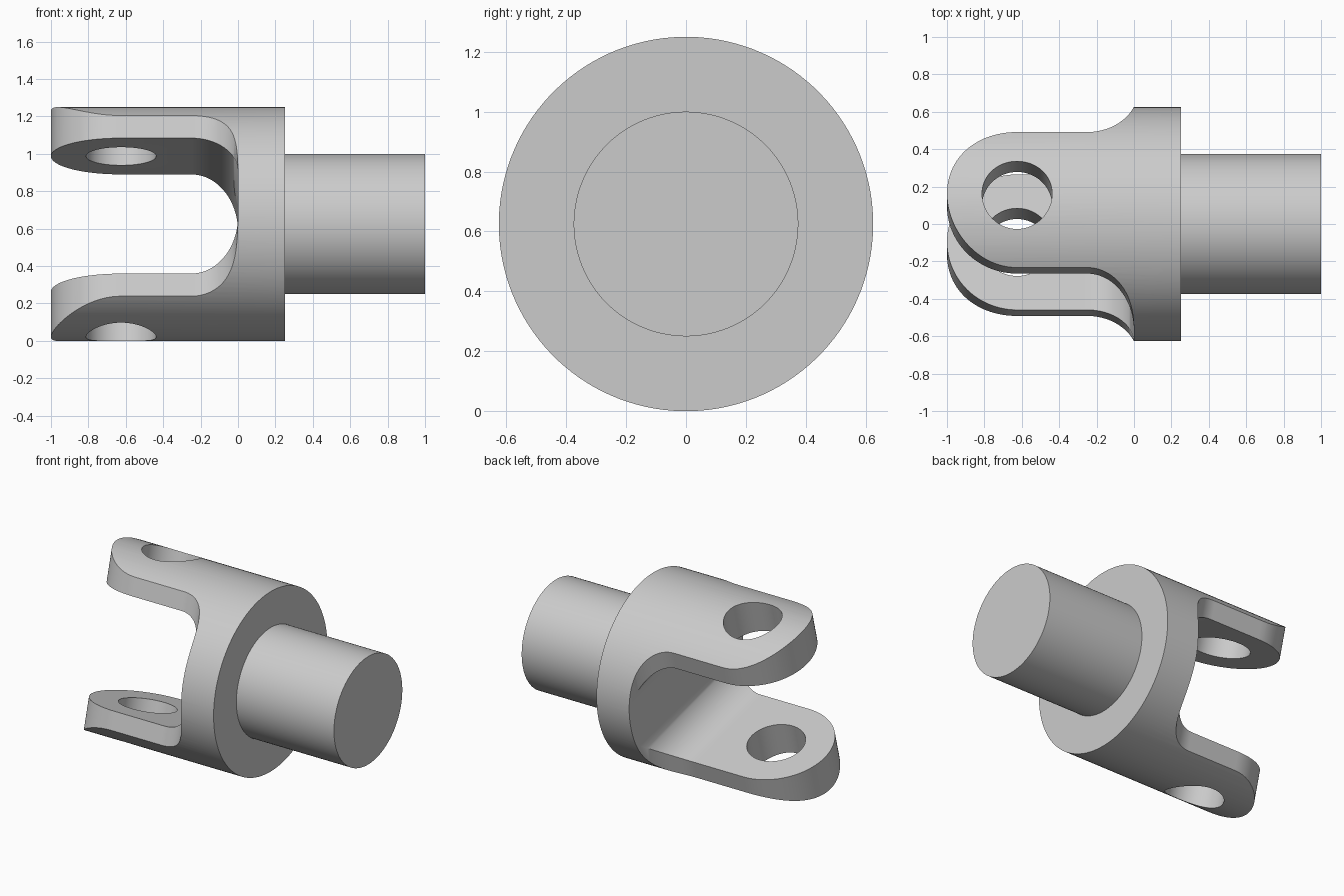
import bpy
import bmesh
from math import cos, sin, radians, pi
from mathutils import Matrix

R = 0.625        # body radius
W = 0.375        # prong half width, slot half height and shaft radius
FILLET = 0.25
TILT = radians(-15)

if "Cube" in bpy.data.objects:
    bpy.data.objects.remove(bpy.data.objects["Cube"])

steel = bpy.data.materials.new("plain grey")
steel.use_nodes = True
grey = (0.6, 0.6, 0.6, 1)
steel.diffuse_color = grey
steel.node_tree.nodes["Principled BSDF"].inputs["Base Color"].default_value = grey


def arc(cx, cy, r, start, end, steps=24):
    angles = [radians(start + (end - start) * i / steps) for i in range(steps + 1)]
    return [(cx + r * cos(a), cy + r * sin(a)) for a in angles]


def finish(name, bm):
    bmesh.ops.recalc_face_normals(bm, faces=bm.faces)
    mesh = bpy.data.meshes.new(name)
    bm.to_mesh(mesh)
    bm.free()
    mesh.materials.append(steel)
    obj = bpy.data.objects.new(name, mesh)
    bpy.context.collection.objects.link(obj)
    return obj


def lathe(name, profile, steps=128):
    """Revolve (x, radius) points around the x axis."""
    bm = bmesh.new()
    verts = [bm.verts.new((x, 0, r)) for x, r in profile]
    edges = [bm.edges.new(pair) for pair in zip(verts, verts[1:])]
    bmesh.ops.spin(bm, geom=verts + edges, cent=(0, 0, 0), axis=(1, 0, 0),
                   angle=2 * pi, steps=steps)
    bmesh.ops.remove_doubles(bm, verts=bm.verts, dist=0.0001)
    return finish(name, bm)


def prism(name, outline, turn=0):
    """Extrude an outline through the body, turned around the x axis."""
    bm = bmesh.new()
    face = bm.faces.new([bm.verts.new((x, y, -1)) for x, y in outline])
    new = bmesh.ops.extrude_face_region(bm, geom=[face])["geom"]
    tops = [g for g in new if isinstance(g, bmesh.types.BMVert)]
    bmesh.ops.translate(bm, verts=tops, vec=(0, 0, 2))
    bmesh.ops.rotate(bm, verts=bm.verts, cent=(0, 0, 0),
                     matrix=Matrix.Rotation(turn, 3, 'X'))
    return finish(name, bm)


def mirrored(half):
    return half + [(x, -y) for x, y in reversed(half)]


# Body and shaft turned as one piece
yoke = lathe("clevis_yoke", [(-1.1, 0), (-1.1, R), (0.25, R), (0.25, W), (1, W), (1, 0)])

# Prong outline: rounded end, straight sides, flare out to the collar
nose = arc(-R, 0, W, 180, 90)[1:]
flare = arc(-FILLET, W + FILLET, FILLET, -90, 0)
outline = prism("prong_outline",
                [(-1, 0)] + mirrored(nose + flare + [(0, 0.8), (1.2, 0.8)]))

# Slot between the prongs, with rounded inner corners
slot = prism("slot_cutter",
             mirrored([(-1.2, W)] + arc(-FILLET, W - FILLET, FILLET, 90, 0)), pi / 2)

# Pin hole through both prongs
hole = prism("pin_hole_cutter", arc(-R, 0, 0.1875, 0, 360, 64)[:-1])

for cutter, mode in ((outline, 'INTERSECT'), (slot, 'DIFFERENCE'), (hole, 'DIFFERENCE')):
    cutter.hide_render = True
    mod = yoke.modifiers.new(cutter.name, 'BOOLEAN')
    mod.operation = mode
    mod.solver = 'EXACT'
    mod.object = cutter

# Bake the cuts and drop the cutters
bpy.context.view_layer.update()
graph = bpy.context.evaluated_depsgraph_get()
result = bpy.data.meshes.new_from_object(yoke.evaluated_get(graph))
yoke.modifiers.clear()
yoke.data = result
for cutter in (outline, slot, hole):
    bpy.data.objects.remove(cutter)

# Tilt the fork around its shaft and stand it on the ground
yoke.rotation_euler.x = TILT
yoke.location.z = R

bpy.ops.object.select_all(action='DESELECT')
yoke.select_set(True)
bpy.context.view_layer.objects.active = yoke
bpy.ops.object.shade_smooth_by_angle(angle=radians(30))
